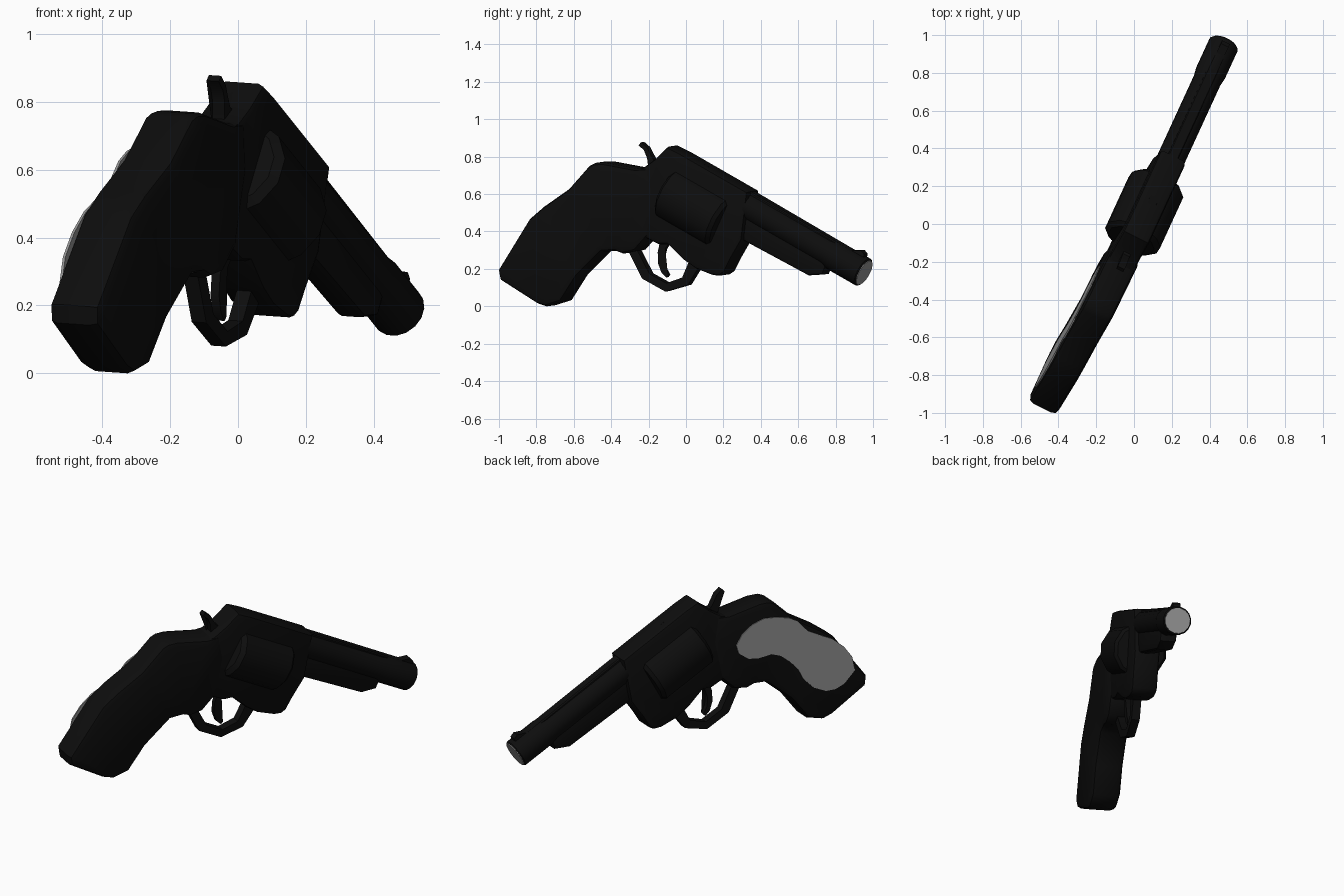
import bpy, bmesh, math
from mathutils import Vector, Matrix

# The model lies in a tilted upright plane: x = A + B*y + C*z
A, B, C = -0.013, 0.5, 0.07
N = Vector((1, -B, -C)).normalized()


def P(y, z, t=0.0):
    """Point on the mid plane at side-view (y, z), pushed sideways by t."""
    return Vector((A + B * y + C * z, y, z)) + N * t


def material(name, rgb):
    m = bpy.data.materials.new(name)
    m.diffuse_color = (*rgb, 1)
    return m


BLACK = material("black_metal", (0.004, 0.004, 0.004))
GREY = material("light_grey", (0.3, 0.3, 0.3))


def finish(name, bm, mat):
    bmesh.ops.recalc_face_normals(bm, faces=bm.faces[:])
    me = bpy.data.meshes.new(name)
    bm.to_mesh(me)
    bm.free()
    ob = bpy.data.objects.new(name, me)
    bpy.context.collection.objects.link(ob)
    me.materials.append(mat)
    bpy.ops.object.select_all(action='DESELECT')
    ob.select_set(True)
    bpy.context.view_layer.objects.active = ob
    bpy.ops.object.shade_smooth_by_angle(angle=math.radians(35))
    return ob


def prism(name, pts, t0, t1, mat=BLACK, bevel=0.0, segments=2):
    """Side-view outline extruded across the plane, with rounded rims."""
    bm = bmesh.new()
    lo = [bm.verts.new(P(y, z, t0)) for y, z in pts]
    hi = [bm.verts.new(P(y, z, t1)) for y, z in pts]
    n = len(pts)
    caps = [bm.faces.new(lo), bm.faces.new(hi[::-1])]
    for i in range(n):
        j = (i + 1) % n
        bm.faces.new((lo[j], lo[i], hi[i], hi[j]))
    if bevel:
        bmesh.ops.recalc_face_normals(bm, faces=bm.faces[:])
        rims = list({e for f in caps for e in f.edges})
        bmesh.ops.bevel(bm, geom=rims, offset=bevel, segments=segments,
                        profile=0.5, affect='EDGES', clamp_overlap=True)
    bmesh.ops.triangulate(bm, faces=[f for f in bm.faces if len(f.verts) > 4])
    return finish(name, bm, mat)


# Barrel direction and the matching axes
D = (P(1, -0.575) - P(0, 0)).normalized()
U = N.cross(D).normalized()
if U.z < 0:
    U = -U


def turned(name, centre, rings, sides, mat=BLACK):
    """Round part along the barrel direction from (distance, radius) rings."""
    bm = bmesh.new()
    loops = []
    for s, r in rings:
        loop = []
        for k in range(sides):
            a = 2 * math.pi * (k + 0.5) / sides
            loop.append(bm.verts.new(centre + D * s + (N * math.cos(a) + U * math.sin(a)) * r))
        loops.append(loop)
    for p, q in zip(loops, loops[1:]):
        for k in range(sides):
            m = (k + 1) % sides
            bm.faces.new((p[k], p[m], q[m], q[k]))
    bm.faces.new(loops[0])
    bm.faces.new(loops[-1])
    return finish(name, bm, mat)


# Grip with the back of the frame
prism("grip", [
    (-0.46, 0.77), (-0.41, 0.772), (-0.24, 0.74), (-0.17, 0.745), (-0.14, 0.6),
    (-0.17, 0.38), (-0.24, 0.30), (-0.31, 0.285), (-0.35, 0.30), (-0.42, 0.295),
    (-0.55, 0.165), (-0.635, 0.03), (-0.72, 0.003), (-0.77, 0.02), (-0.965, 0.145),
    (-0.975, 0.2), (-0.81, 0.47), (-0.735, 0.535), (-0.60, 0.63), (-0.49, 0.755)],
    -0.085, 0.085, bevel=0.032)

# Frame around the cylinder
prism("frame", [
    (-0.32, 0.72), (-0.20, 0.745), (-0.14, 0.79), (-0.07, 0.857), (0.0, 0.822),
    (0.36, 0.615), (0.33, 0.36), (0.27, 0.255), (0.235, 0.185), (0.21, 0.168),
    (0.17, 0.17), (0.08, 0.205), (0.01, 0.255), (-0.07, 0.335), (-0.12, 0.335),
    (-0.19, 0.37), (-0.32, 0.40)],
    -0.076, 0.076, bevel=0.022)

# Rotating cylinder
turned("cylinder", P(0.06, 0.53),
       [(-0.185, 0.13), (-0.165, 0.157), (0.165, 0.157), (0.185, 0.14)], 12)

# Barrel, with a thicker muzzle collar
MUZZLE = P(0.952, 0.18)
turned("barrel", MUZZLE,
       [(-0.86, 0.075), (-0.24, 0.075), (-0.19, 0.082), (-0.006, 0.082), (0.0, 0.076)], 16)
turned("muzzle_face", MUZZLE, [(-0.004, 0.075), (0.003, 0.073)], 16, GREY)

# Rib on top and housing under the barrel
prism("top_rib", [(0.1, 0.765), (0.885, 0.305), (0.87, 0.25), (0.1, 0.69)],
      -0.03, 0.03, bevel=0.006, segments=1)
prism("under_barrel_housing", [
    (0.28, 0.56), (0.28, 0.38), (0.34, 0.345), (0.67, 0.167), (0.75, 0.172),
    (0.79, 0.27)], -0.05, 0.05, bevel=0.02)

# Front sight
prism("front_sight", [(0.86, 0.30), (0.945, 0.30), (0.962, 0.28), (0.95, 0.22),
                      (0.87, 0.24)], -0.022, 0.022)

# Trigger guard, trigger and hammer
prism("trigger_guard", [
    (-0.31, 0.32), (-0.225, 0.15), (-0.10, 0.08), (0.02, 0.115), (0.09, 0.23),
    (0.03, 0.25), (-0.01, 0.155), (-0.095, 0.125), (-0.185, 0.175), (-0.26, 0.32)],
    -0.024, 0.024)
prism("trigger", [
    (-0.13, 0.36), (-0.145, 0.29), (-0.143, 0.23), (-0.125, 0.18), (-0.10, 0.155),
    (-0.09, 0.168), (-0.112, 0.21), (-0.118, 0.26), (-0.105, 0.31), (-0.07, 0.36)],
    -0.014, 0.014)
prism("hammer", [
    (-0.19, 0.72), (-0.20, 0.80), (-0.215, 0.835), (-0.245, 0.862), (-0.232, 0.878),
    (-0.20, 0.85), (-0.185, 0.82), (-0.165, 0.785), (-0.13, 0.77), (-0.12, 0.72)],
    -0.02, 0.02)

# Grey panel on the left side of the grip
prism("grip_panel", [
    (-0.26, 0.56), (-0.295, 0.615), (-0.355, 0.66), (-0.42, 0.68), (-0.486, 0.672),
    (-0.56, 0.65), (-0.606, 0.62), (-0.656, 0.55), (-0.72, 0.51), (-0.79, 0.47),
    (-0.85, 0.41), (-0.893, 0.338), (-0.903, 0.257), (-0.84, 0.192), (-0.79, 0.172),
    (-0.738, 0.173), (-0.67, 0.21), (-0.616, 0.275), (-0.59, 0.34), (-0.548, 0.394),
    (-0.50, 0.44), (-0.45, 0.462), (-0.38, 0.455), (-0.322, 0.465), (-0.27, 0.51)],
    -0.09, -0.082, GREY)
